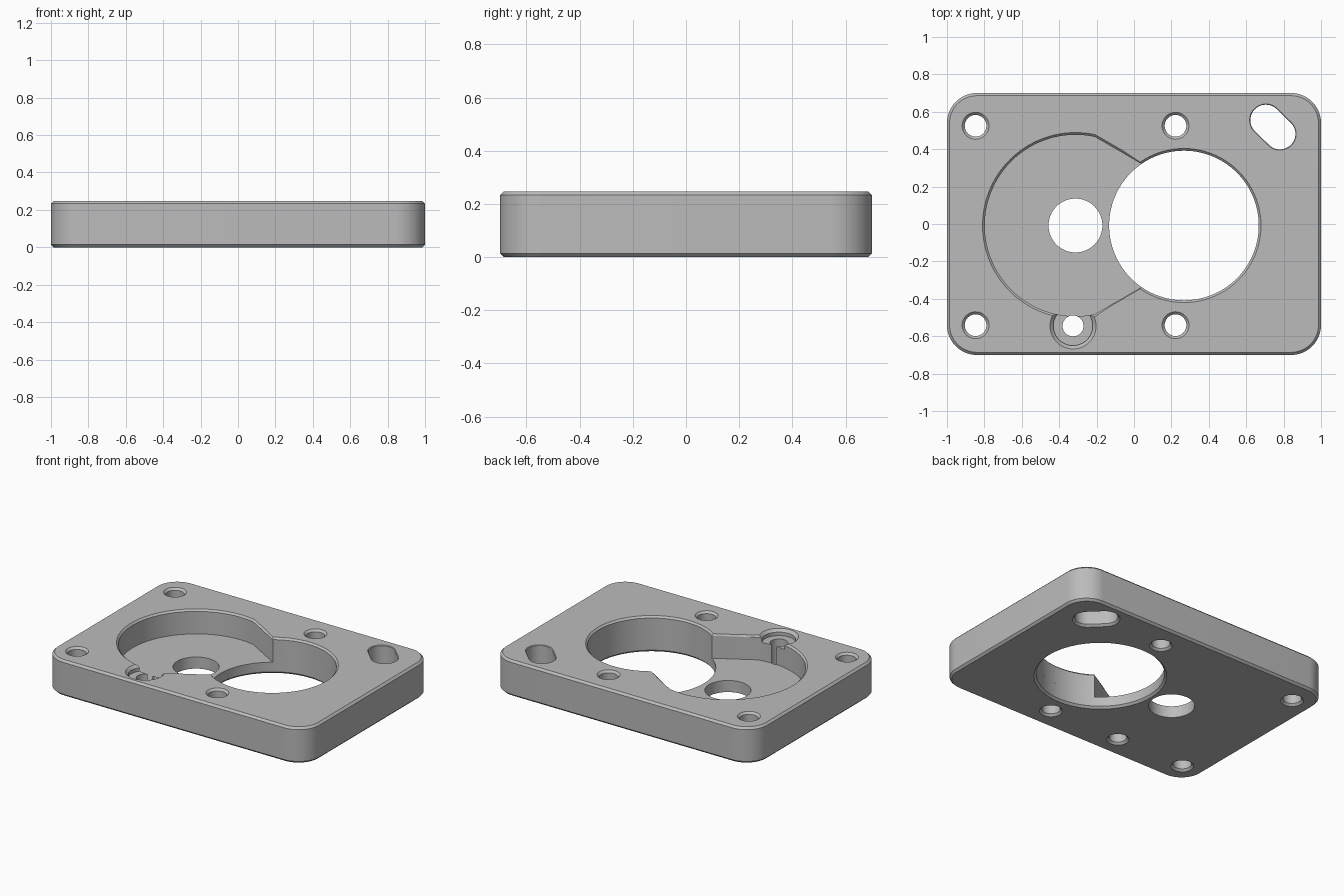
import bpy, bmesh
from math import sin, cos, pi, atan2, radians

if "Cube" in bpy.data.objects:
    bpy.data.objects.remove(bpy.data.objects["Cube"], do_unlink=True)

H = 0.247          # plate thickness
C = 0.014          # edge chamfer
CY = -0.008        # centre line of the pocket and holes
FLOOR = 0.08       # pocket floor height

grey = bpy.data.materials.new("machined grey")
grey.use_nodes = True
grey.diffuse_color = (0.5, 0.5, 0.5, 1)
grey.node_tree.nodes["Principled BSDF"].inputs["Base Color"].default_value = (0.5, 0.5, 0.5, 1)


def arc(cx, cy, r, a0, a1, n):
    return [(cx + r * cos(a0 + (a1 - a0) * i / n), cy + r * sin(a0 + (a1 - a0) * i / n))
            for i in range(n + 1)]


def loft(name, outline, levels):
    """Closed solid through outline(offset) at each (z, offset) level."""
    bm = bmesh.new()
    rings = [[bm.verts.new((x, y, z)) for x, y in outline(off)] for z, off in levels]
    n = len(rings[0])
    for lo, hi in zip(rings, rings[1:]):
        for i in range(n):
            j = (i + 1) % n
            bm.faces.new((lo[i], lo[j], hi[j], hi[i]))
    bm.faces.new(rings[0][::-1])
    bm.faces.new(rings[-1])
    bmesh.ops.recalc_face_normals(bm, faces=bm.faces)
    me = bpy.data.meshes.new(name)
    bm.to_mesh(me)
    bm.free()
    me.materials.append(grey)
    ob = bpy.data.objects.new(name, me)
    bpy.context.collection.objects.link(ob)
    return ob


def circle(cx, cy, r, n=64):
    return lambda off: arc(cx, cy, r + off, 0, 2 * pi, n)[:-1]


def through(bottom, top):
    """Levels of a through cut with chamfers that flare past both faces."""
    e = 0.02
    low = [(-e, bottom + e), (bottom, 0)] if bottom else [(-e, 0)]
    high = [(H - top, 0), (H + e, top + e)] if top else [(H + e, 0)]
    return low + high


def plate_outline(off):
    pts = []
    for k, (sx, sy) in enumerate([(1, 1), (-1, 1), (-1, -1), (1, -1)]):
        pts += arc(sx * 0.84, sy * 0.54, 0.16 + off, k * pi / 2, (k + 1) * pi / 2, 16)
    return pts


def pocket_outline(off):
    # wide round pocket joined by straight flanks to the large bore
    a, b = atan2(0.474, 0.103), atan2(0.329, -0.227)
    return (arc(-0.313, CY, 0.485 + off, a, 2 * pi - a, 72)
            + arc(0.267, CY, 0.4 + off, -b, b, 64))


def slot_outline(off):
    r = 0.083 + off
    return (arc(0.705, 0.555, r, pi / 4, pi * 5 / 4, 24)
            + arc(0.78, 0.482, r, pi * 5 / 4, pi * 9 / 4, 24))


# Plate body with chamfered edges
plate = loft("housing_plate", plate_outline, [(0, -C), (C, 0), (H - C, 0), (H, -C)])

# Pocket, bores and slot
cutters = [
    loft("pocket_cutter", pocket_outline, [(FLOOR, 0), (H - 0.012, 0), (H + 0.02, 0.032)]),
    loft("large_bore_cutter", circle(0.267, CY, 0.4, 128),
         [(-0.02, 0.034), (0.014, 0), (FLOOR + 0.03, 0)]),
    loft("shaft_hole_cutter", circle(-0.313, CY, 0.144), [(-0.02, 0), (FLOOR + 0.05, 0)]),
    loft("slot_cutter", slot_outline, through(0.014, 0.004)),
    loft("counterbore_cutter", circle(-0.326, -0.545, 0.105),
         [(0.205, 0), (H - 0.018, 0), (H + 0.02, 0.038)]),
    loft("small_hole_cutter", circle(-0.326, -0.545, 0.056, 48), through(0.014, 0)),
]
# Mounting screw holes
for x in (-0.847, 0.222):
    for side in (-1, 1):
        cutters.append(loft("screw_hole_cutter", circle(x, CY + side * 0.533, 0.058, 48),
                            through(C, C)))

for cutter in cutters:
    mod = plate.modifiers.new(cutter.name, 'BOOLEAN')
    mod.operation = 'DIFFERENCE'
    mod.solver = 'EXACT'
    mod.object = cutter
    cutter.hide_render = True

# Bake the cuts and drop the helpers
bpy.context.view_layer.update()
baked = bpy.data.meshes.new_from_object(plate.evaluated_get(bpy.context.evaluated_depsgraph_get()))
plate.modifiers.clear()
plate.data = baked
for cutter in cutters:
    bpy.data.objects.remove(cutter, do_unlink=True)

# Smooth round walls, sharp edges elsewhere
bpy.ops.object.select_all(action='DESELECT')
plate.select_set(True)
bpy.context.view_layer.objects.active = plate
bpy.ops.object.shade_smooth_by_angle(angle=radians(25))
